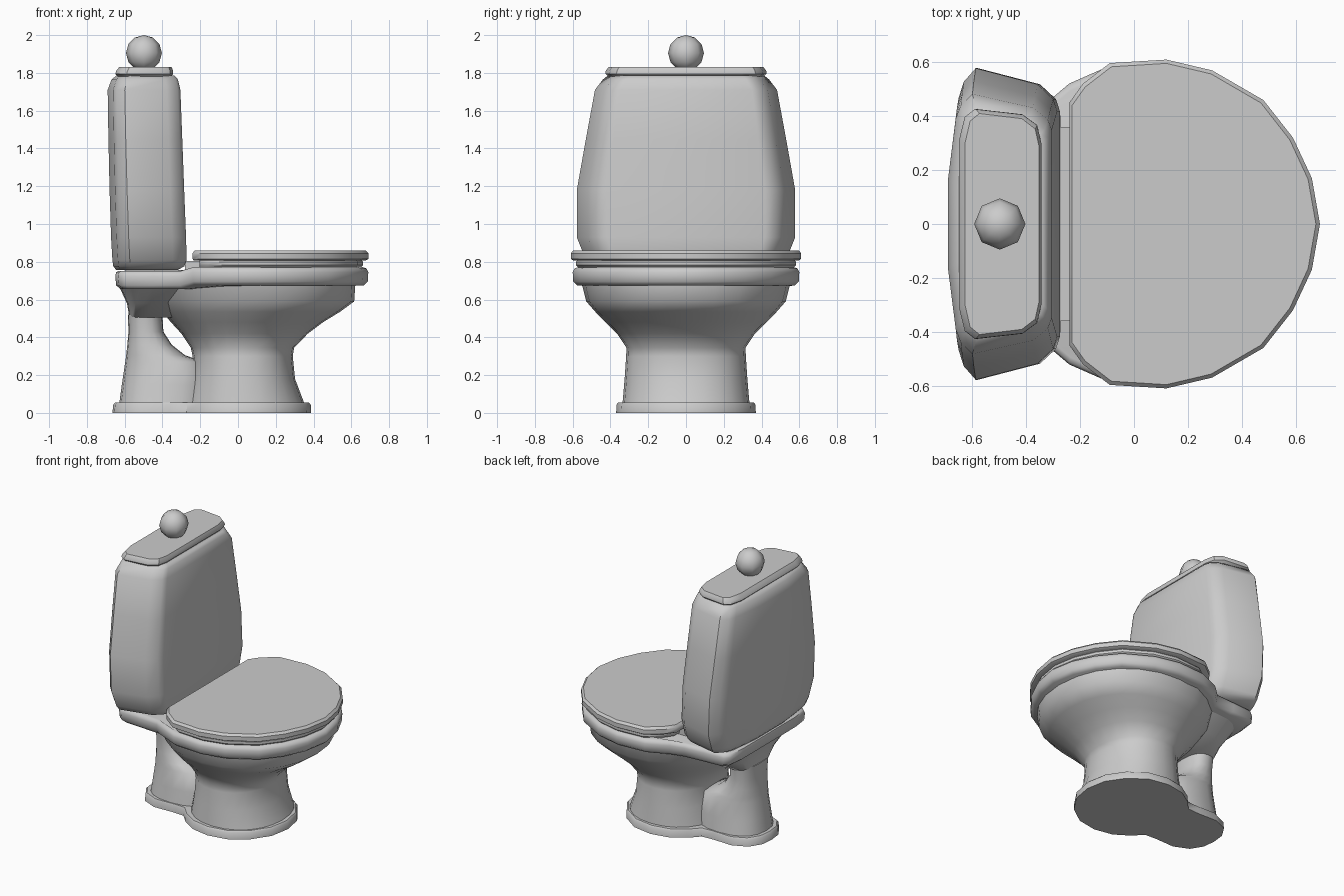
import bpy, bmesh
from math import sin, cos, pi


def mirrored(half):
    """Close a half outline (y >= 0) by mirroring it over the x axis."""
    return half + [(x, -y) for x, y in reversed(half) if y > 1e-4]


def oval(n=24, p=2.0):
    """Superellipse outline; a larger p gives a boxier shape."""
    def f(v):
        return (1 if v >= 0 else -1) * abs(v) ** (2 / p)
    return [(f(cos(2 * pi * i / n)), f(sin(2 * pi * i / n))) for i in range(n)]


def loft(name, outline, sections, angle=40, warp=None):
    """Stack the outline, fitted to (z, xmin, xmax, half width) per section."""
    lo = min(x for x, y in outline)
    hi = max(x for x, y in outline)
    wide = max(y for x, y in outline)
    bm = bmesh.new()
    rings = []
    for z, x0, x1, w in sections:
        ring = []
        for x, y in outline:
            px = x0 + (x - lo) / (hi - lo) * (x1 - x0)
            pz = z + (warp(px) if warp else 0)
            ring.append(bm.verts.new((px, y / wide * w, pz)))
        rings.append(ring)
    n = len(outline)
    for a, b in zip(rings, rings[1:]):
        for i in range(n):
            j = (i + 1) % n
            bm.faces.new((a[i], a[j], b[j], b[i]))
    bm.faces.new(rings[0][::-1])
    bm.faces.new(rings[-1])
    bmesh.ops.recalc_face_normals(bm, faces=bm.faces)
    mesh = bpy.data.meshes.new(name)
    bm.to_mesh(mesh)
    bm.free()
    ob = bpy.data.objects.new(name, mesh)
    bpy.context.collection.objects.link(ob)
    smooth(ob, angle)
    return ob


def smooth(ob, angle):
    bpy.ops.object.select_all(action='DESELECT')
    ob.select_set(True)
    bpy.context.view_layer.objects.active = ob
    bpy.ops.object.shade_smooth_by_angle(angle=angle * pi / 180)


# Outlines seen from above
front_curve = [(.69, 0), (.66, .17), (.59, .32), (.48, .46), (.29, .57),
               (.12, .61), (-.09, .597)]
lid_shape = mirrored(front_curve + [(-.19, .52), (-.24, .45)])
rim_shape = mirrored(front_curve + [(-.24, .53), (-.31, .47), (-.45, .46),
                                    (-.6, .45), (-.635, .42), (-.65, .3)])
tank_shape = mirrored([(-.285, .42), (-.30, .465), (-.36, .52), (-.595, .58),
                       (-.64, .53), (-.66, .47), (-.69, .2)])
tank_lid_shape = mirrored([(-.345, .30), (-.36, .37), (-.41, .41), (-.57, .43),
                           (-.605, .40), (-.625, .31)])
foot_shape = mirrored([(.385, 0), (.36, .14), (.28, .26), (.16, .345),
                       (.02, .37), (-.11, .345), (-.21, .28), (-.27, .215),
                       (-.36, .21), (-.50, .215), (-.60, .17), (-.65, .09),
                       (-.66, 0)])

# Foot plate
loft("foot_plate", foot_shape, [(0, -.665, .387, .37), (.045, -.66, .385, .367),
                                (.056, -.65, .375, .358)])

# Pedestal and bowl
loft("bowl", oval(24, 2.15), [
    (.04, -.28, .355, .337), (.18, -.25, .302, .325), (.30, -.24, .29, .317),
    (.345, -.25, .297, .315), (.42, -.30, .37, .365), (.48, -.355, .45, .425),
    (.535, -.40, .54, .48), (.59, -.44, .615, .528), (.69, -.48, .622, .553)], 50)

# Rear column carrying the tank, open gap behind the bowl
loft("rear_column", oval(20, 2.4), [
    (.04, -.63, -.15, .20), (.15, -.615, -.15, .185), (.27, -.597, -.18, .17),
    (.305, -.592, -.28, .16), (.36, -.586, -.35, .15), (.43, -.58, -.395, .145),
    (.52, -.583, -.40, .155)], 60)

# Shelf under the tank
loft("tank_shelf", oval(24, 3.2), [
    (.505, -.575, -.25, .165), (.58, -.588, -.12, .27),
    (.66, -.625, -.02, .40), (.70, -.645, 0, .44)], 50)

# Rim running back into the shelf
loft("bowl_rim", rim_shape, [
    (.675, -.62, .665, .575), (.695, -.645, .687, .597),
    (.745, -.65, .69, .60), (.765, -.645, .68, .59), (.772, -.63, .66, .57)],
    50, warp=lambda x: -.02 if x < -.28 else 0)

# Seat, seat lid and hinge bar
loft("seat", lid_shape, [(.765, -.20, .645, .565), (.782, -.205, .662, .583),
                         (.80, -.205, .662, .583), (.812, -.20, .65, .57)])
loft("seat_lid", lid_shape, [(.807, -.235, .675, .597), (.815, -.24, .69, .61),
                             (.845, -.24, .69, .61), (.86, -.23, .675, .596)])
loft("hinge_bar", [(1, -1), (1, 1), (-1, 1), (-1, -1)],
     [(.755, -.28, -.17, .36), (.803, -.28, -.17, .36)], 30)

# Water tank
loft("tank", tank_shape, [
    (.757, -.645, -.32, .45), (.775, -.66, -.285, .50), (.81, -.665, -.272, .53),
    (.93, -.672, -.275, .578), (1.18, -.68, -.285, .578),
    (1.45, -.686, -.295, .53), (1.71, -.69, -.305, .482),
    (1.765, -.67, -.318, .44), (1.785, -.645, -.335, .415)], 45)

# Tank lid
loft("tank_lid", tank_lid_shape, [
    (1.78, -.635, -.355, .41), (1.795, -.65, -.343, .427),
    (1.81, -.645, -.343, .425), (1.832, -.628, -.352, .41)], 35)

# Flush knob
bpy.ops.mesh.primitive_uv_sphere_add(segments=8, ring_count=6, radius=.095,
                                     location=(-.498, 0, 1.905))
knob = bpy.context.object
knob.name = "flush_knob"
smooth(knob, 60)
